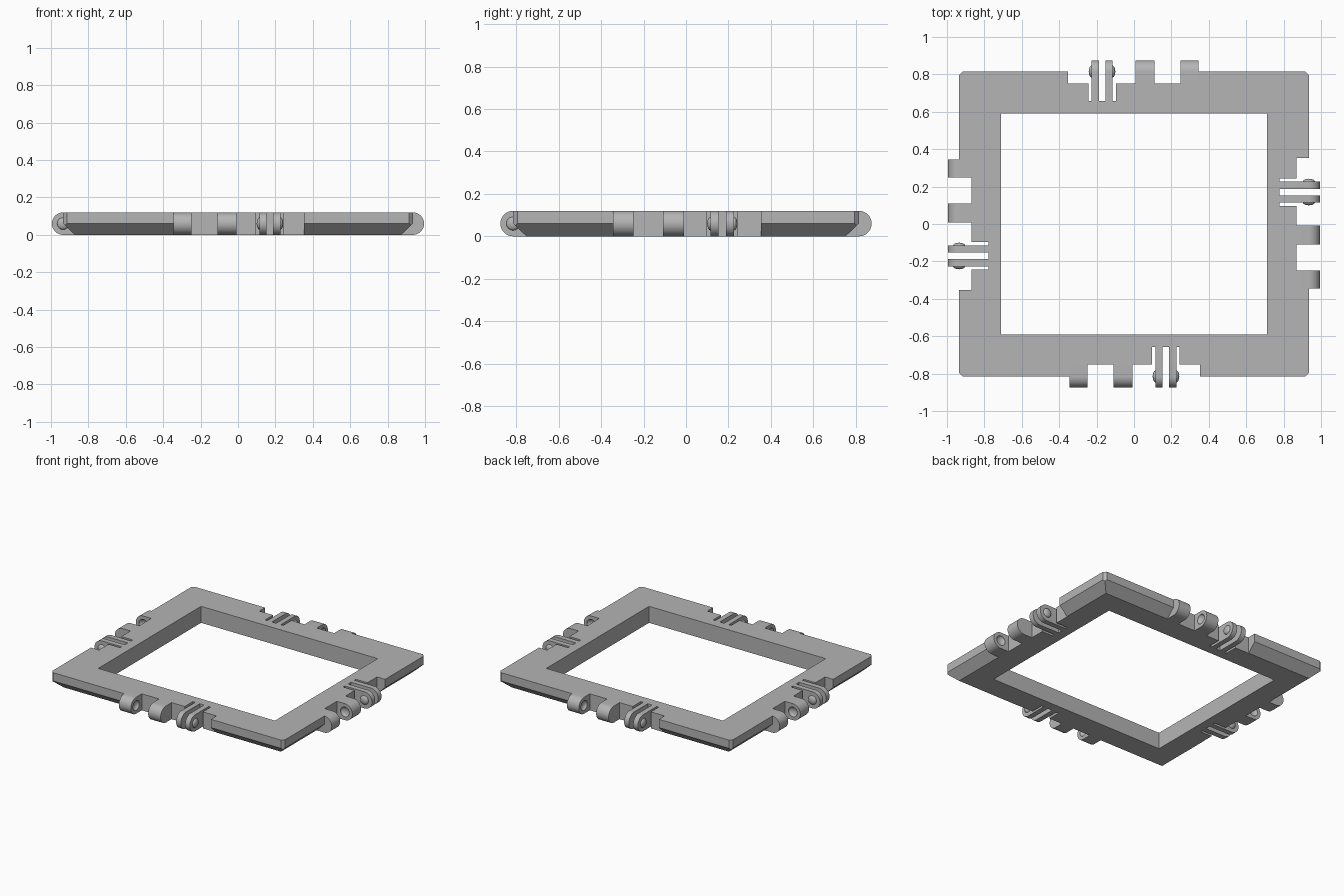
import bpy, bmesh, math
from mathutils import Matrix, Vector

cube = bpy.data.objects.get("Cube")
if cube:
    bpy.data.objects.remove(cube)

HX, HY, H = 0.935, 0.815, 0.12      # half sizes and height of the frame
BAR, BEVEL, CORNER = 0.225, 0.063, 0.02
R = H / 2                           # hinge radius

grey = bpy.data.materials.new("plain grey")
grey.use_nodes = True
colour = (0.46, 0.46, 0.46, 1)
grey.diffuse_color = colour
grey.node_tree.nodes["Principled BSDF"].inputs["Base Color"].default_value = colour


def finish(bm, name):
    bmesh.ops.recalc_face_normals(bm, faces=bm.faces[:])
    mesh = bpy.data.meshes.new(name)
    bm.to_mesh(mesh)
    bm.free()
    mesh.materials.append(grey)
    obj = bpy.data.objects.new(name, mesh)
    bpy.context.collection.objects.link(obj)
    return obj


def activate(obj):
    bpy.ops.object.select_all(action='DESELECT')
    obj.select_set(True)
    bpy.context.view_layer.objects.active = obj


def cut(obj, cutter):
    """Subtract the cutter from the object, then discard it."""
    cutter.hide_render = True
    mod = obj.modifiers.new("cut", 'BOOLEAN')
    mod.operation, mod.solver, mod.object = 'DIFFERENCE', 'EXACT', cutter
    activate(obj)
    bpy.ops.object.modifier_apply(modifier=mod.name)
    bpy.data.objects.remove(cutter)


def smooth(obj):
    activate(obj)
    bpy.ops.object.shade_smooth_by_angle(angle=math.radians(35))


def prism(bm, points, offset):
    """Extrude a closed outline of 3D points along the offset."""
    face = bm.faces.new([bm.verts.new(p) for p in points])
    new = bmesh.ops.extrude_face_region(bm, geom=[face])["geom"]
    verts = [v for v in new if isinstance(v, bmesh.types.BMVert)]
    bmesh.ops.translate(bm, verts=verts, vec=offset)


def lug(name, x0, x1, y0, edge):
    """Bar from y0 outwards with a round end centred on the frame edge."""
    arc = [math.radians(90 + 180 * i / 20) for i in range(21)]
    outline = [(x0, y0, 0), (x0, y0, H)]
    outline += [(x0, -edge + R * math.cos(a), R + R * math.sin(a)) for a in arc]
    bm = bmesh.new()
    prism(bm, outline, Vector((x1 - x0, 0, 0)))
    return finish(bm, name)


def button(name, x, edge, depth, radius):
    """Flattened ball centred on a lug's side face."""
    bm = bmesh.new()
    bmesh.ops.create_uvsphere(bm, u_segments=24, v_segments=14, radius=1)
    bmesh.ops.transform(bm, verts=bm.verts[:], matrix=Matrix.Translation((x, -edge, R))
                        @ Matrix.Diagonal((depth, radius, radius, 1))
                        @ Matrix.Rotation(math.pi / 2, 4, 'Y'))
    return finish(bm, name)


# Rectangular frame: one bar section carried round four mitred corners
section = [(0, R), (0, H), (BAR, H), (BAR, 0), (BEVEL, 0)]
bm = bmesh.new()
rings = [[bm.verts.new((sx * (HX - i), sy * (HY - i), z)) for i, z in section]
         for sx, sy in ((1, 1), (-1, 1), (-1, -1), (1, -1))]
n = len(section)
for c in range(4):
    a, b = rings[c], rings[(c + 1) % 4]
    for i in range(n):
        j = (i + 1) % n
        bm.faces.new((a[i], b[i], b[j], a[j]))
# Clip the four outer corners
for sx in (1, -1):
    for sy in (1, -1):
        res = bmesh.ops.bisect_plane(
            bm, geom=bm.verts[:] + bm.edges[:] + bm.faces[:], dist=1e-5,
            plane_co=(sx * (HX - CORNER), sy * HY, 0), plane_no=(sx, sy, 0),
            clear_outer=True)
        edges = [e for e in res["geom_cut"] if isinstance(e, bmesh.types.BMEdge)]
        bmesh.ops.holes_fill(bm, edges=edges, sides=0)
frame = finish(bm, "frame")

# Hinge set on each side, laid out on the front and turned into place
for k, (side, edge) in enumerate((("front", HY), ("right", HX), ("back", HY), ("left", HX))):
    side = {"right": "left", "left": "right"}.get(side, side)
    turn = Matrix.Rotation(k * math.pi / 2, 4, 'Z')
    notch, slot, out = -edge + 0.065, -edge + 0.158, -edge - 0.2

    # Recess in the frame, deeper behind the clip
    bm = bmesh.new()
    outline = [(-0.345, out), (0.353, out), (0.353, notch), (0.243, notch),
               (0.243, slot), (0.097, slot), (0.097, notch), (-0.345, notch)]
    prism(bm, [(x, y, -0.1) for x, y in outline], Vector((0, 0, 0.4)))
    cutter = finish(bm, "recess_cutter")
    cutter.data.transform(turn)
    cut(frame, cutter)

    parts = []
    # Knuckles with facing dimples
    for name, x0, x1, dimple in (("outer", -0.345, -0.248, -0.248),
                                 ("inner", -0.109, -0.009, -0.109)):
        knuckle = lug(f"{side}_{name}_knuckle", x0, x1, notch, edge)
        cut(knuckle, button("dimple_cutter", dimple, edge, 0.02, 0.035))
        parts.append(knuckle)
    # Springy prongs with outward buttons
    for name, x0, x1, face in (("inner", 0.116, 0.153, 0.116),
                               ("outer", 0.188, 0.226, 0.226)):
        parts.append(lug(f"{side}_{name}_prong", x0, x1, slot, edge))
        parts.append(button(f"{side}_{name}_button", face, edge, 0.016, 0.032))
    for part in parts:
        part.data.transform(turn)
        smooth(part)
